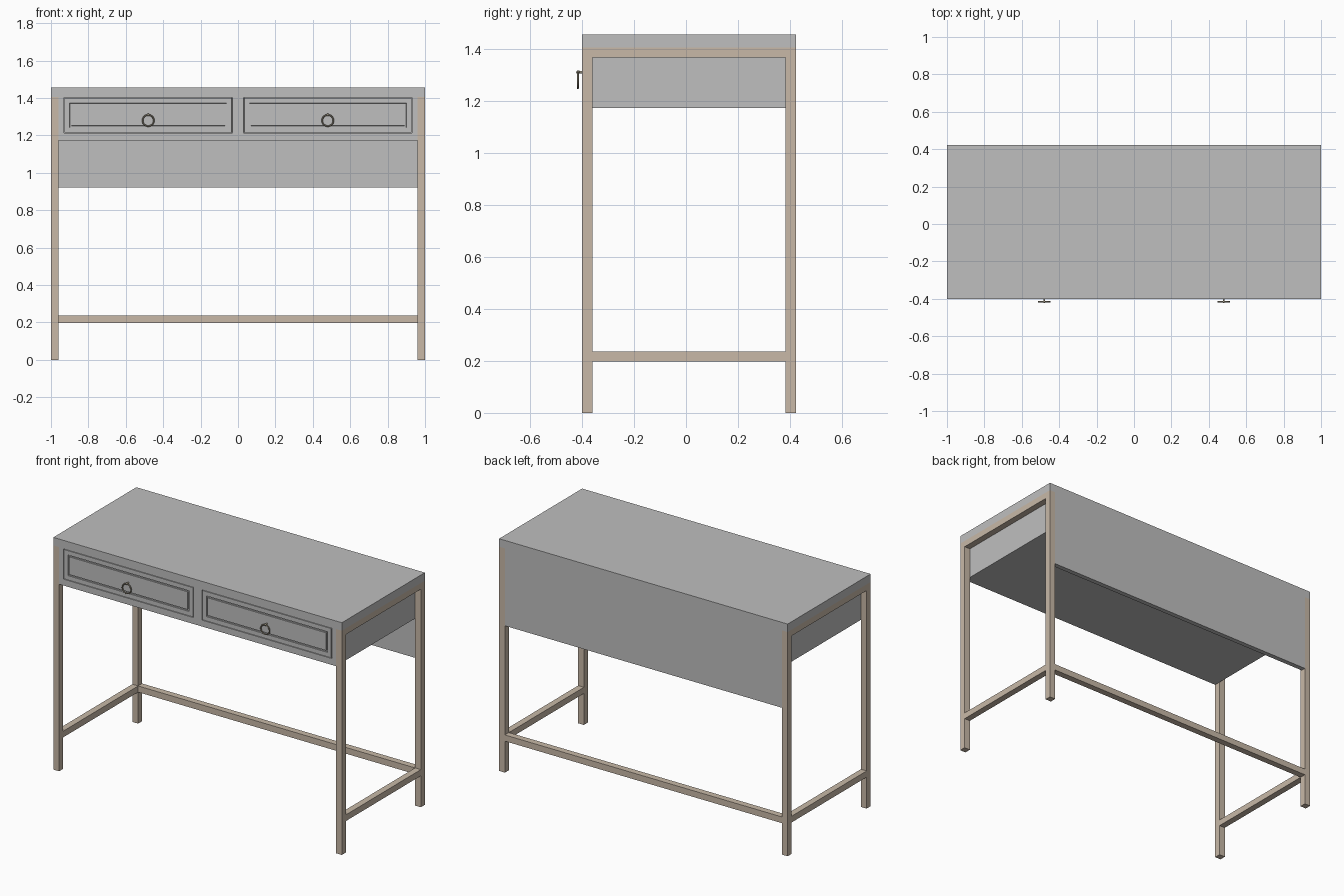
import bpy, bmesh, math
from mathutils import Vector

if "Cube" in bpy.data.objects:
    bpy.data.objects.remove(bpy.data.objects["Cube"])


def material(name, rgb):
    m = bpy.data.materials.new(name)
    m.diffuse_color = (*rgb, 1)
    m.use_nodes = True
    m.node_tree.nodes["Principled BSDF"].inputs["Base Color"].default_value = m.diffuse_color
    return m


GREY = material("grey paint", (0.52, 0.52, 0.52))
BEIGE = material("beige frame", (0.58, 0.485, 0.39))
BRONZE = material("bronze handle", (0.36, 0.32, 0.24))


def finish(name, bm, mat):
    me = bpy.data.meshes.new(name)
    bm.to_mesh(me)
    bm.free()
    me.materials.append(mat)
    ob = bpy.data.objects.new(name, me)
    bpy.context.collection.objects.link(ob)
    return ob


def box(name, lo, hi, mat):
    lo, hi = Vector(lo), Vector(hi)
    bm = bmesh.new()
    bmesh.ops.create_cube(bm, size=1)
    for v in bm.verts:
        v.co = (lo + hi) / 2 + v.co * (hi - lo)
    return finish(name, bm, mat)


YF, YB = -0.40, 0.422          # front and back of the desk
Z_TOP, Z_FRAME, Z_BODY = 1.455, 1.405, 1.172
T = 0.04                       # square bar thickness

# Table top and back panel
box("table_top", (-1, YF, Z_FRAME), (1, YB, Z_TOP), GREY)
box("back_panel", (-0.96, YB - 0.03, 0.92), (0.96, YB, Z_FRAME), GREY)

# Legs, side rails and stretchers
for side, s in (("left", -1), ("right", 1)):
    x0, x1 = sorted((s * 1.0, s * 0.96))
    box(side + "_front_leg", (x0, YF, 0), (x1, YF + T, Z_FRAME), BEIGE)
    box(side + "_back_leg", (x0, YB - T, 0), (x1, YB, Z_FRAME), BEIGE)
    box(side + "_top_rail", (x0, YF + T, 1.366), (x1, YB - T, Z_FRAME), BEIGE)
    box(side + "_stretcher", (x0, YF + T, 0.197), (x1, YB - T, 0.236), BEIGE)
box("back_stretcher", (-0.96, YB - T, 0.197), (0.96, YB, 0.236), BEIGE)

# Drawer case: gridded front face, extruded backwards
bm = bmesh.new()
xs = [-0.96, -0.93, -0.03, 0.03, 0.93, 0.96]
zs = [Z_BODY, 1.212, 1.402, Z_FRAME]
grid = [[bm.verts.new((x, YF, z)) for x in xs] for z in zs]
drawers = []
for j in range(len(zs) - 1):
    for i in range(len(xs) - 1):
        f = bm.faces.new((grid[j][i], grid[j][i + 1], grid[j + 1][i + 1], grid[j + 1][i]))
        if j == 1 and i in (1, 3):
            drawers.append(f)
rim = [e for e in bm.edges if e.is_boundary]
geo = bmesh.ops.extrude_edge_only(bm, edges=rim)["geom"]
bmesh.ops.translate(bm, vec=(0, YB - 0.03 - YF, 0),
                    verts=[g for g in geo if isinstance(g, bmesh.types.BMVert)])
bmesh.ops.contextual_create(bm, geom=[g for g in geo if isinstance(g, bmesh.types.BMEdge)])
bmesh.ops.recalc_face_normals(bm, faces=bm.faces[:])


def groove(faces, width, depth):
    for t, d in ((0.0005, -depth), (width, 0), (0.0005, depth)):
        bmesh.ops.inset_individual(bm, faces=faces, thickness=t, depth=d)


# Gap round each drawer, then the moulded groove on its front
groove(drawers, 0.004, 0.01)
bmesh.ops.inset_individual(bm, faces=drawers, thickness=0.038, depth=0)
groove(drawers, 0.012, 0.008)
finish("drawer_case", bm, GREY)

# Ring handles with a post and round knob
for side, x in (("left", -0.48), ("right", 0.48)):
    bpy.ops.mesh.primitive_torus_add(major_radius=0.03, minor_radius=0.004,
                                     major_segments=32, minor_segments=10,
                                     location=(x, -0.416, 1.279),
                                     rotation=(math.pi / 2, 0, 0))
    ring = bpy.context.object
    ring.name = side + "_handle_ring"
    bpy.ops.mesh.primitive_cylinder_add(vertices=16, radius=0.005, depth=0.02,
                                        location=(x, -0.408, 1.31),
                                        rotation=(math.pi / 2, 0, 0))
    post = bpy.context.object
    post.name = side + "_handle_post"
    bpy.ops.mesh.primitive_uv_sphere_add(segments=16, ring_count=10, radius=0.007,
                                         location=(x, -0.415, 1.31))
    knob = bpy.context.object
    knob.name = side + "_handle_knob"
    for ob in (ring, post, knob):
        ob.data.materials.append(BRONZE)
        bpy.ops.object.select_all(action="DESELECT")
        ob.select_set(True)
        bpy.context.view_layer.objects.active = ob
        bpy.ops.object.shade_smooth_by_angle()
